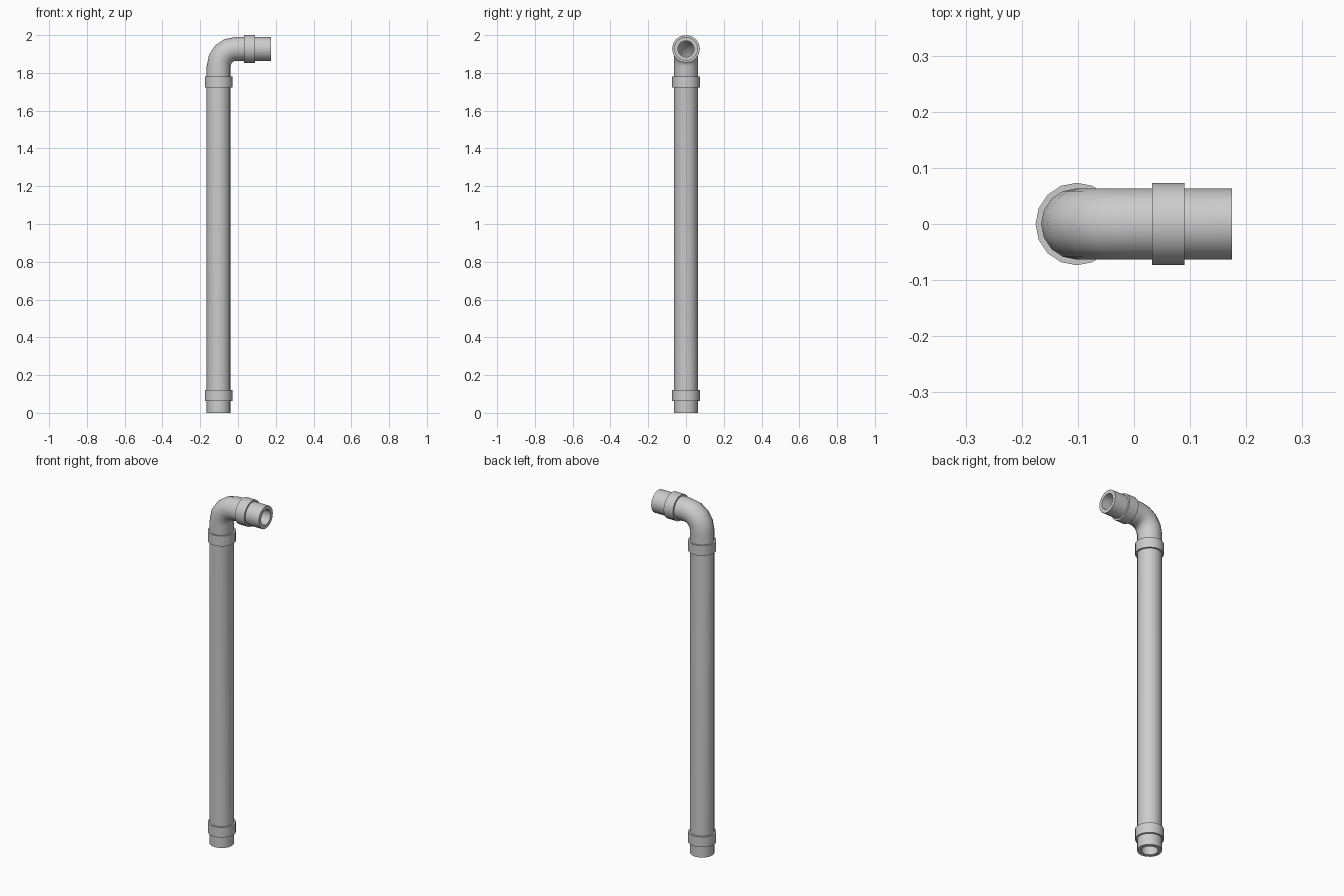
import bpy, bmesh
from math import sin, cos, pi
from mathutils import Vector

if "Cube" in bpy.data.objects:
    bpy.data.objects.remove(bpy.data.objects["Cube"])

SIDES = 16
PX, PZ = -0.102, 1.927        # riser axis x, outlet axis z
R, BORE, COLLAR = 0.0635, 0.043, 0.0735
BEND = 0.09                   # centreline radius of the elbow
END = 0.175


def loft(name, stations):
    """Closed loft; each station is (x, z, tilt, radius), tilt 0 = up, pi/2 = along +x."""
    bm = bmesh.new()
    rings = []
    for x, z, t, r in stations:
        side = Vector((cos(t), 0, -sin(t)))
        rings.append([bm.verts.new(Vector((x, 0, z)) + side * (r * cos(a)) + Vector((0, r * sin(a), 0)))
                      for a in (2 * pi * i / SIDES for i in range(SIDES))])
    for a, b in zip(rings, rings[1:] + rings[:1]):
        for i in range(SIDES):
            j = (i + 1) % SIDES
            bm.faces.new((a[i], a[j], b[j], b[i]))
    bmesh.ops.recalc_face_normals(bm, faces=bm.faces)
    me = bpy.data.meshes.new(name)
    bm.to_mesh(me)
    bm.free()
    ob = bpy.data.objects.new(name, me)
    bpy.context.collection.objects.link(ob)
    bpy.ops.object.select_all(action='DESELECT')
    ob.select_set(True)
    bpy.context.view_layer.objects.active = ob
    bpy.ops.object.shade_smooth_by_angle(angle=pi / 5)
    return ob


# Hollow pipe: riser, four-segment elbow, short outlet
cx, cz = PX + BEND, PZ - BEND
path = [(PX, 0, 0)]
for k in range(5):
    t = k * pi / 8
    path.append((cx - BEND * cos(t), cz + BEND * sin(t), t))
path.append((END, PZ, pi / 2))
loft("pipe", [(*p, R) for p in path] + [(*p, BORE) for p in reversed(path)])


# Coupling collars
def collar(name, a, b, tilt):
    inner = R - 0.002
    ends = [(s, PZ, tilt) if tilt else (PX, s, tilt) for s in (a, b)]
    loft(name, [(*ends[0], inner), (*ends[0], COLLAR), (*ends[1], COLLAR), (*ends[1], inner)])


collar("lower_collar", 0.064, 0.122, 0)
collar("upper_collar", 1.722, 1.78, 0)
collar("outlet_collar", 0.032, 0.09, pi / 2)
